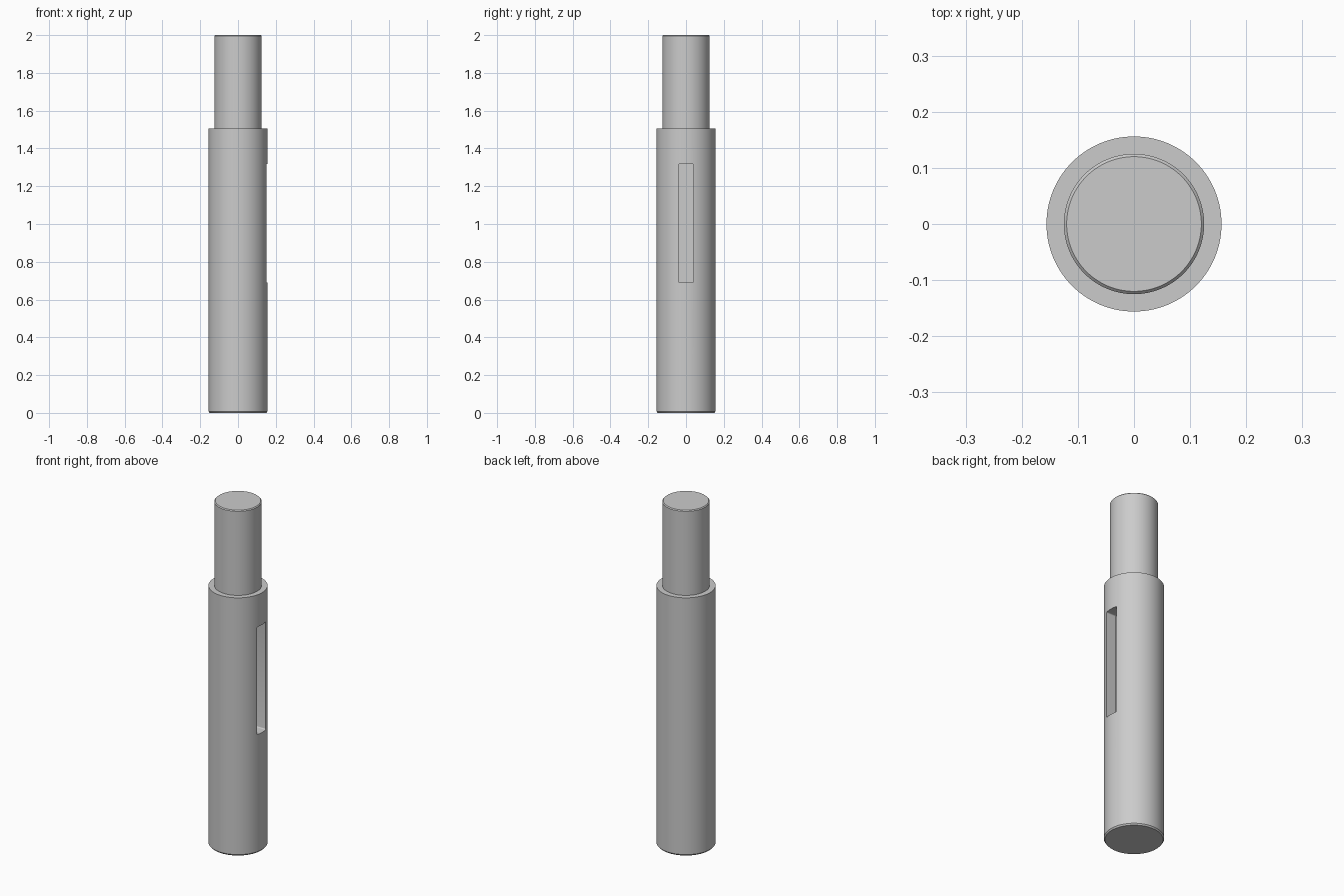
import bpy
import bmesh
import math

SEGMENTS = 128

# Remove the default cube
default = bpy.data.objects.get("Cube")
if default:
    bpy.data.objects.remove(default, do_unlink=True)

# Plain steel
steel = bpy.data.materials.new("steel_grey")
steel.use_nodes = True
colour = (0.6, 0.6, 0.6, 1)
steel.diffuse_color = colour
steel.node_tree.nodes["Principled BSDF"].inputs["Base Color"].default_value = colour


def add_object(name, bm):
    bmesh.ops.recalc_face_normals(bm, faces=bm.faces)
    mesh = bpy.data.meshes.new(name)
    bm.to_mesh(mesh)
    bm.free()
    mesh.materials.append(steel)
    obj = bpy.data.objects.new(name, mesh)
    bpy.context.collection.objects.link(obj)
    return obj


def lathe(name, profile):
    """Stack rings of (radius, height) and close both ends."""
    bm = bmesh.new()
    rings = []
    for radius, z in profile:
        angles = [2 * math.pi * i / SEGMENTS for i in range(SEGMENTS)]
        rings.append([bm.verts.new((radius * math.cos(a), radius * math.sin(a), z)) for a in angles])
    for low, high in zip(rings, rings[1:]):
        for i in range(SEGMENTS):
            j = (i + 1) % SEGMENTS
            bm.faces.new((low[i], low[j], high[j], high[i]))
    bm.faces.new(rings[0][::-1])
    bm.faces.new(rings[-1])
    return add_object(name, bm)


def slot_cutter(name, x_min, x_max, half_width, z_min, z_max, fillet):
    """Box along x whose four long edges are rounded."""
    bm = bmesh.new()
    bmesh.ops.create_cube(bm, size=1)
    for v in bm.verts:
        v.co.x = x_max if v.co.x > 0 else x_min
        v.co.y = half_width if v.co.y > 0 else -half_width
        v.co.z = z_max if v.co.z > 0 else z_min
    long_edges = [e for e in bm.edges if abs(e.verts[0].co.x - e.verts[1].co.x) > 0.01]
    bmesh.ops.bevel(bm, geom=long_edges, offset=fillet, segments=4, profile=0.5, affect='EDGES')
    obj = add_object(name, bm)
    obj.hide_render = True
    return obj


# Stepped shaft with chamfered ends
shaft = lathe("stepped_shaft", [
    (0.15, 0), (0.156, 0.008), (0.156, 1.505),
    (0.125, 1.505), (0.125, 1.995), (0.12, 2),
])

# Keyway cut into the left side
cutter = slot_cutter("keyway_cutter", 0.09, 0.3, 0.04, 0.69, 1.318, 0.006)
cut = shaft.modifiers.new("keyway", 'BOOLEAN')
cut.operation = 'DIFFERENCE'
cut.solver = 'EXACT'
cut.object = cutter

bpy.ops.object.select_all(action='DESELECT')
shaft.select_set(True)
bpy.context.view_layer.objects.active = shaft
bpy.ops.object.modifier_apply(modifier=cut.name)
bpy.data.objects.remove(cutter, do_unlink=True)

# Smooth round walls, crisp edges
bpy.ops.object.shade_smooth_by_angle(angle=math.radians(25))
